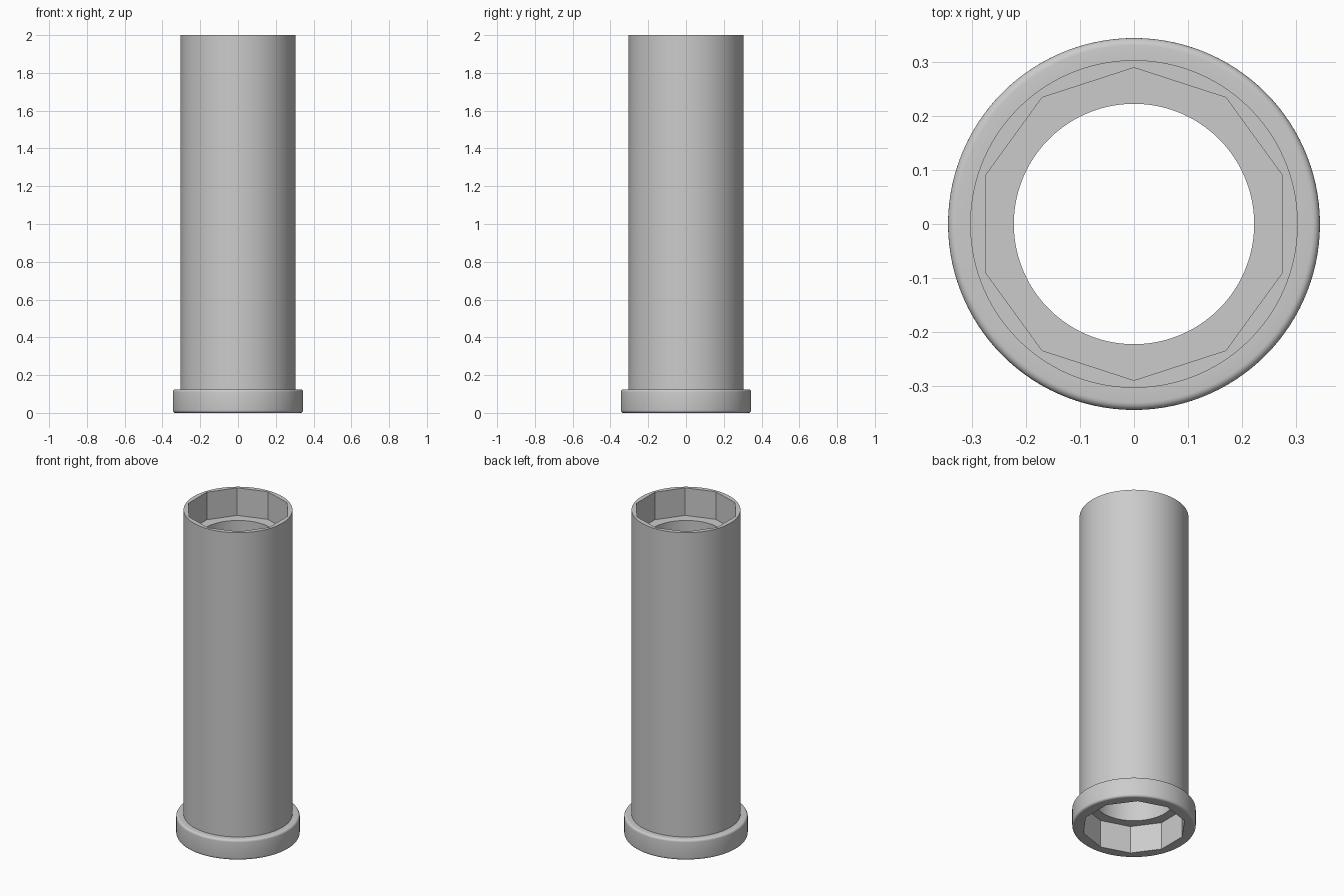
import bpy, bmesh
from math import cos, sin, pi, radians

if "Cube" in bpy.data.objects:
    bpy.data.objects.remove(bpy.data.objects["Cube"])

SEG = 120        # multiple of 10, so decagon corners fall on vertices
HEIGHT = 2.0
TUBE, BORE, SOCKET, DEPTH = 0.304, 0.223, 0.290, 0.17
FLANGE, FLANGE_H, FILLET = 0.345, 0.125, 0.014


def circle_radius(r, angle):
    return r


def decagon_radius(r, angle):
    # distance to a ten-sided outline whose corners lie at 90 + 36k degrees
    step = radians(36)
    return r * cos(step / 2) / cos((angle - pi / 2) % step - step / 2)


def fillet(cz, start):
    # quarter round on the flange rim
    return [(FLANGE - FILLET + FILLET * cos(radians(start + 18 * i)),
             cz + FILLET * sin(radians(start + 18 * i)), circle_radius)
            for i in range(6)]


# closed cross-section: outside going up, then inside going down
profile = fillet(FILLET, -90) + fillet(FLANGE_H - FILLET, 0) + [
    (TUBE, FLANGE_H, circle_radius),
    (TUBE, HEIGHT, circle_radius),
    (SOCKET, HEIGHT, decagon_radius),
    (SOCKET, HEIGHT - DEPTH, decagon_radius),
    (BORE, HEIGHT - DEPTH, circle_radius),
    (BORE, DEPTH, circle_radius),
    (SOCKET, DEPTH, decagon_radius),
    (SOCKET, 0, decagon_radius),
]

# flanged sleeve with a ten-sided socket at each end
bm = bmesh.new()
rings = []
for r, z, shape in profile:
    ring = []
    for i in range(SEG):
        a = pi / 2 + 2 * pi * i / SEG
        d = shape(r, a + 1e-9)
        ring.append(bm.verts.new((d * cos(a), d * sin(a), z)))
    rings.append(ring)
for k, lower in enumerate(rings):
    upper = rings[(k + 1) % len(rings)]
    for i in range(SEG):
        j = (i + 1) % SEG
        bm.faces.new((lower[i], lower[j], upper[j], upper[i]))
bmesh.ops.recalc_face_normals(bm, faces=bm.faces)

mesh = bpy.data.meshes.new("flanged_sleeve")
bm.to_mesh(mesh)
bm.free()
sleeve = bpy.data.objects.new("flanged_sleeve", mesh)
bpy.context.collection.objects.link(sleeve)
bpy.context.view_layer.objects.active = sleeve
sleeve.select_set(True)
bpy.ops.object.shade_smooth_by_angle(angle=radians(30))
